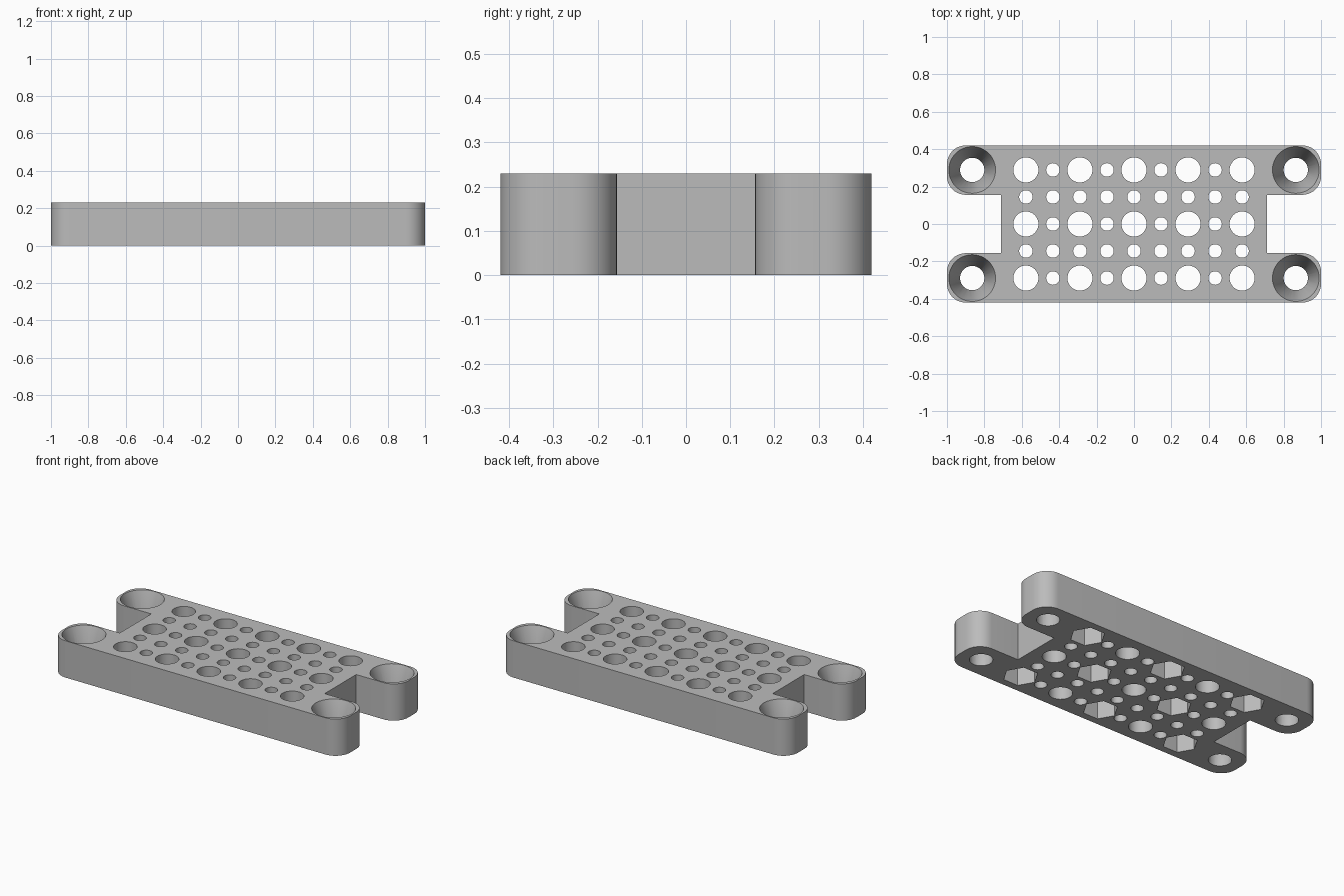
import bpy, bmesh, math
from mathutils import Matrix

cube = bpy.data.objects.get("Cube")
if cube:
    bpy.data.objects.remove(cube, do_unlink=True)

HEIGHT = 0.23
PITCH = 0.1445
HALF_X, HALF_Y = 1.0, 0.42
NOTCH_X, NOTCH_Y = 0.71, 0.156
CORNER = 0.1
SCREW_X, SCREW_Y = 0.865, 0.289

gray = bpy.data.materials.new("plain_gray")
gray.use_nodes = True
color = (0.5, 0.5, 0.5, 1)
gray.diffuse_color = color
gray.node_tree.nodes["Principled BSDF"].inputs["Base Color"].default_value = color


def make_object(name, bm):
    bmesh.ops.recalc_face_normals(bm, faces=bm.faces)
    mesh = bpy.data.meshes.new(name)
    bm.to_mesh(mesh)
    bm.free()
    obj = bpy.data.objects.new(name, mesh)
    bpy.context.collection.objects.link(obj)
    mesh.materials.append(gray)
    return obj


def add_prism(bm, x, y, z0, z1, r0, r1, sides, turn=0.0):
    """Closed prism or cone frustum between two heights."""
    place = Matrix.Translation((x, y, (z0 + z1) / 2)) @ Matrix.Rotation(turn, 4, "Z")
    bmesh.ops.create_cone(bm, cap_ends=True, segments=sides, radius1=r0,
                          radius2=r1, depth=z1 - z0, matrix=place)


def arc(cx, cy, start, steps=10):
    """Quarter-circle corner, counter-clockwise."""
    return [(cx + CORNER * math.cos(start + math.pi / 2 * i / steps),
             cy + CORNER * math.sin(start + math.pi / 2 * i / steps))
            for i in range(steps + 1)]


# Plate outline: one rounded arm, mirrored to all four corners
arm = [(NOTCH_X, NOTCH_Y)]
arm += arc(HALF_X - CORNER, NOTCH_Y + CORNER, -math.pi / 2)
arm += arc(HALF_X - CORNER, HALF_Y - CORNER, 0)
half = arm + [(-x, y) for x, y in reversed(arm)]
outline = half + [(-x, -y) for x, y in half]

bm = bmesh.new()
base = bm.faces.new([bm.verts.new((x, y, 0)) for x, y in outline])
top = bmesh.ops.extrude_face_region(bm, geom=[base])["geom"]
bmesh.ops.translate(bm, vec=(0, 0, HEIGHT),
                    verts=[v for v in top if isinstance(v, bmesh.types.BMVert)])
plate = make_object("mounting_plate", bm)

# Through holes and hexagonal pockets on a regular grid
holes, pockets = bmesh.new(), bmesh.new()
for i in range(-4, 5):
    for j in range(-2, 3):
        x, y = i * PITCH, j * PITCH
        large = i % 2 == 0 and j % 2 == 0
        radius = 0.067 if large else 0.036
        add_prism(holes, x, y, -0.05, HEIGHT + 0.05, radius, radius, 40 if large else 28)
        if large and (i + j + 2) % 4 == 0:
            add_prism(pockets, x, y, -0.05, 0.11, 0.1, 0.1, 6, math.pi / 2)

# Countersunk screw holes at the four arms
for sx in (-1, 1):
    for sy in (-1, 1):
        x, y = sx * SCREW_X, sy * SCREW_Y
        add_prism(holes, x, y, -0.05, HEIGHT + 0.05, 0.065, 0.065, 48)
        add_prism(pockets, x, y, 0.02, HEIGHT + 0.03, 0.055, 0.135, 48)

bpy.context.view_layer.objects.active = plate
for name, cutter_mesh in (("hole_cutter", holes), ("pocket_cutter", pockets)):
    cutter = make_object(name, cutter_mesh)
    cutter.hide_render = True
    cut = plate.modifiers.new(name, "BOOLEAN")
    cut.operation = "DIFFERENCE"
    cut.solver = "EXACT"
    cut.object = cutter
    bpy.ops.object.modifier_apply(modifier=name)
    bpy.data.objects.remove(cutter, do_unlink=True)

# Smooth round walls, keep the rims sharp
bpy.ops.object.select_all(action="DESELECT")
plate.select_set(True)
bpy.ops.object.shade_smooth_by_angle(angle=math.radians(30))
